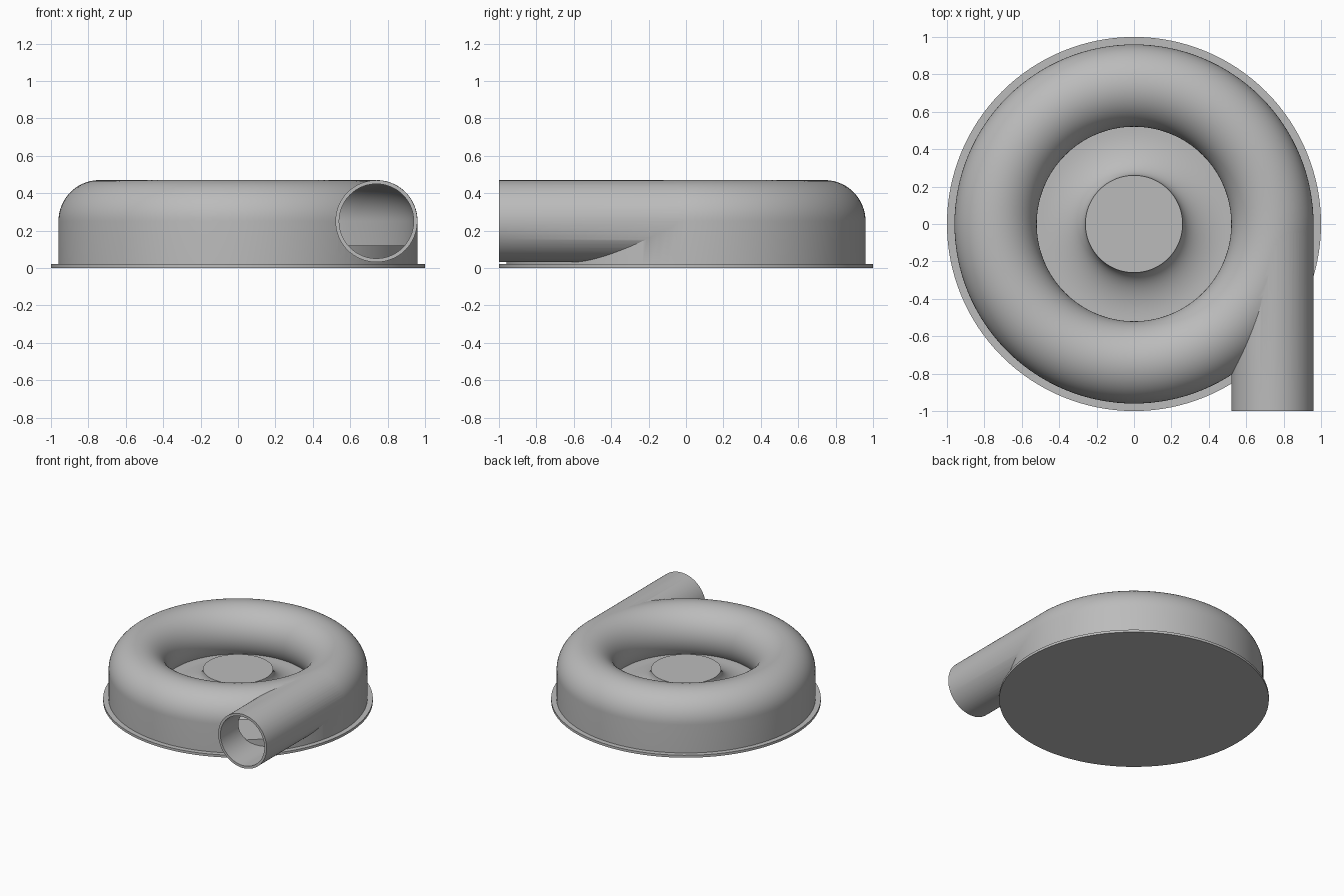
import bpy, bmesh, math
from mathutils import Matrix

old = bpy.data.objects.get("Cube")
if old:
    bpy.data.objects.remove(old, do_unlink=True)

# One grey material for everything
grey = bpy.data.materials.new("plain_grey")
grey.use_nodes = True
COLOUR = (0.5, 0.5, 0.5, 1)
grey.diffuse_color = COLOUR
grey.node_tree.nodes["Principled BSDF"].inputs["Base Color"].default_value = COLOUR

TUBE_X, TUBE_Z = 0.74, 0.25    # centre of the scroll tube
OUTER, INNER = 0.22, 0.2       # tube radii
FLOOR = 0.12


def add_object(name, bm):
    bmesh.ops.recalc_face_normals(bm, faces=bm.faces)
    mesh = bpy.data.meshes.new(name)
    bm.to_mesh(mesh)
    bm.free()
    mesh.materials.append(grey)
    obj = bpy.data.objects.new(name, mesh)
    bpy.context.collection.objects.link(obj)
    return obj


def lathe(name, profile, closed=False, steps=128):
    """Spin an (r, z) profile about the z axis."""
    bm = bmesh.new()
    verts = [bm.verts.new((r, 0, z)) for r, z in profile]
    pairs = list(zip(verts, verts[1:]))
    if closed:
        pairs.append((verts[-1], verts[0]))
    edges = [bm.edges.new(p) for p in pairs]
    bmesh.ops.spin(bm, geom=verts + edges, axis=(0, 0, 1), cent=(0, 0, 0),
                   angle=math.tau, steps=steps)
    bmesh.ops.remove_doubles(bm, verts=bm.verts, dist=1e-5)
    return add_object(name, bm)


def rod(name, radius, y0, y1):
    """Solid cylinder along y on the outlet axis."""
    bm = bmesh.new()
    place = Matrix.Translation((TUBE_X, (y0 + y1) / 2, TUBE_Z)) @ Matrix.Rotation(math.pi / 2, 4, "X")
    bmesh.ops.create_cone(bm, cap_ends=True, segments=96, radius1=radius,
                          radius2=radius, depth=y1 - y0, matrix=place)
    return add_object(name, bm)


def scroll_section(radius, bottom, steps=40):
    """Tube section: straight outer wall, round top, inner wall curling under."""
    end = math.pi + math.asin((TUBE_Z - FLOOR + 0.005) / radius)
    arc = [(TUBE_X + radius * math.cos(end * i / steps),
            TUBE_Z + radius * math.sin(end * i / steps)) for i in range(steps + 1)]
    return [(TUBE_X + radius, bottom)] + arc + [(arc[-1][0], bottom)]


def combine(target, tool, operation):
    mod = target.modifiers.new(operation, "BOOLEAN")
    mod.operation, mod.solver, mod.object = operation, "EXACT", tool
    bpy.context.view_layer.objects.active = target
    bpy.ops.object.modifier_apply(modifier=mod.name)
    bpy.data.objects.remove(tool, do_unlink=True)


# Scroll housing joined to its straight outlet pipe, then hollowed
housing = lathe("scroll_housing", scroll_section(OUTER, 0.01), closed=True)
combine(housing, rod("outlet_pipe", OUTER - 0.001, -1, -0.02), "UNION")
combine(housing, lathe("chamber_cutter", scroll_section(INNER, 0.06), closed=True), "DIFFERENCE")
combine(housing, rod("bore_cutter", INNER - 0.001, -1.1, -0.02), "DIFFERENCE")

# Chamber floor flaring up into the central hub
flare = []
for i in range(17):
    t = math.pi / 2 * i / 16
    flare.append((0.5 - 0.24 * math.sin(t), 0.26 - 0.14 * math.cos(t)))
hub = lathe("hub_and_floor", [(0, 0.01), (0.945, 0.01), (0.945, FLOOR)] + flare + [(0, 0.26)])

# Thin round base plate
base = lathe("base_plate", [(0, 0), (1, 0), (1, 0.02), (0, 0.02)])

bpy.ops.object.select_all(action="DESELECT")
for obj in (housing, hub, base):
    obj.select_set(True)
bpy.context.view_layer.objects.active = housing
bpy.ops.object.shade_smooth_by_angle(angle=math.radians(30))
